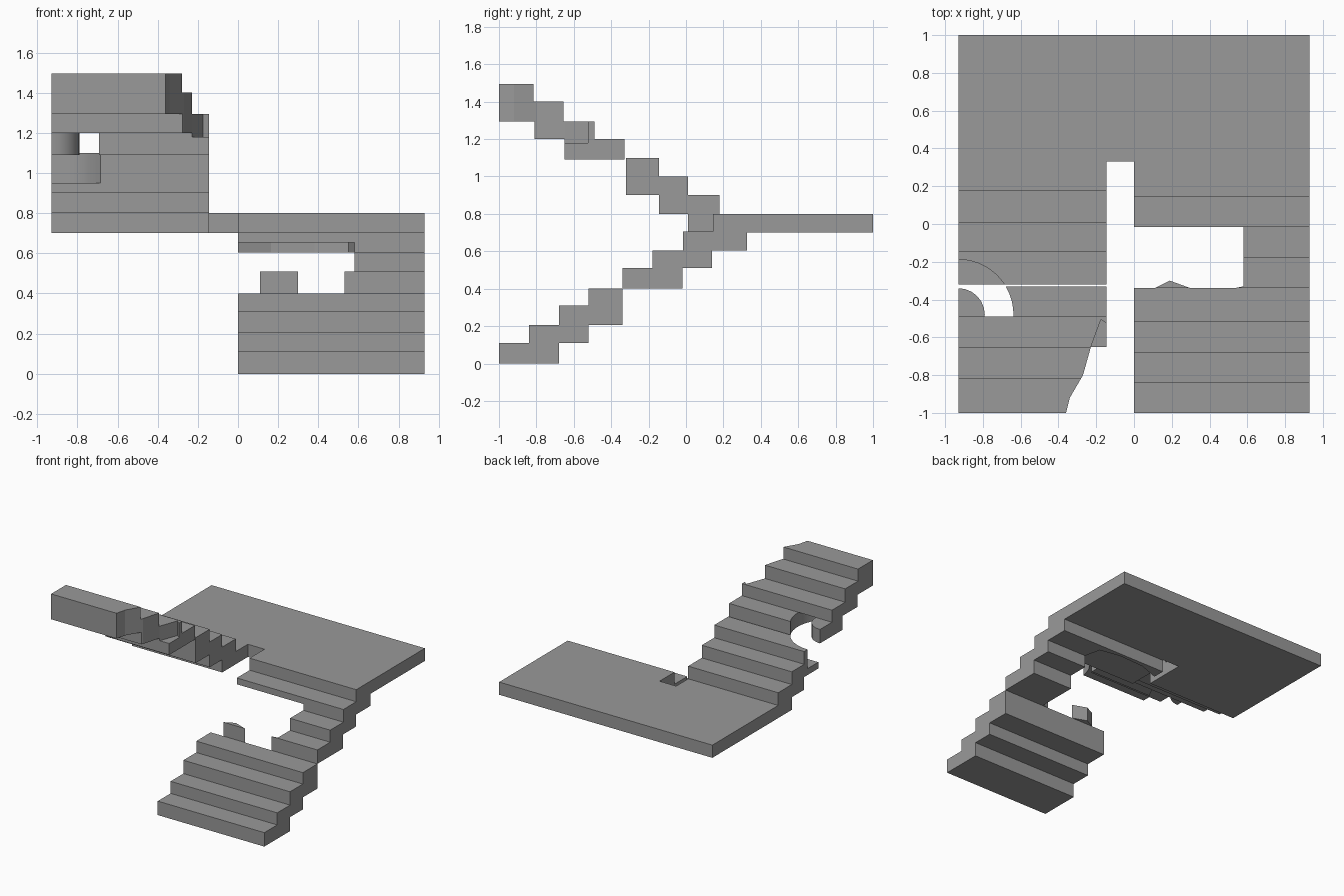
import bpy, bmesh, math

if "Cube" in bpy.data.objects:
    bpy.data.objects.remove(bpy.data.objects["Cube"])

# One plain concrete colour
GREY = (0.32, 0.32, 0.32, 1)
concrete = bpy.data.materials.new("grey concrete")
concrete.use_nodes = True
concrete.diffuse_color = GREY
concrete.node_tree.nodes["Principled BSDF"].inputs["Base Color"].default_value = GREY


def build(name, prisms):
    """Object made of upright prisms, each a footprint with a bottom and a top."""
    bm = bmesh.new()
    for footprint, low, high in prisms:
        base = bm.faces.new([bm.verts.new((x, y, low)) for x, y in footprint])
        top = bmesh.ops.extrude_face_region(bm, geom=[base])["geom"]
        moved = [v for v in top if isinstance(v, bmesh.types.BMVert)]
        bmesh.ops.translate(bm, verts=moved, vec=(0, 0, high - low))
    bmesh.ops.recalc_face_normals(bm, faces=bm.faces)
    mesh = bpy.data.meshes.new(name)
    bm.to_mesh(mesh)
    bm.free()
    mesh.materials.append(concrete)
    obj = bpy.data.objects.new(name, mesh)
    bpy.context.collection.objects.link(obj)
    return obj


def rect(x0, x1, y0, y1):
    return [(x0, y0), (x1, y0), (x1, y1), (x0, y1)]


def arc(radius, start, end, steps=8):
    """Arc around the centre of the round hole, on the outer side of the flight."""
    angles = [start + (end - start) * i / steps for i in range(steps + 1)]
    return [(OUT + radius * math.cos(a), HOLE_Y + radius * math.sin(a)) for a in angles]


SIDE = 0.93
OUT, INN = -SIDE, -0.145      # sides of the upper flight
HOLE_Y, HOLE_R, HUB_R = -0.48, 0.292, 0.14

# Landing between the flights
build("landing", [(rect(-SIDE, SIDE, 0.33, 1), 0.7, 0.8)])

# Lower flight: whole steps
lower = [(-1, -0.68, 0, 0.11), (-0.84, -0.52, 0.11, 0.205),
         (-0.68, -0.34, 0.205, 0.31), (-0.52, -0.34, 0.31, 0.4)]
for i, (y0, y1, z0, z1) in enumerate(lower):
    build(f"lower_step_{i + 1}", [(rect(0, SIDE, y0, y1), z0, z1)])

# Lower flight: steps broken away on the inner side, with a leftover tooth
stub = [(0.53, -0.34), (SIDE, -0.34), (SIDE, -0.02), (0.58, -0.02), (0.58, -0.33)]
tooth = [(0.11, -0.34), (0.3, -0.34), (0.19, -0.3)]
build("lower_step_5", [(stub, 0.4, 0.51), (tooth, 0.4, 0.51)])
build("lower_step_6", [(rect(0.58, SIDE, -0.18, 0.14), 0.51, 0.605)])
ragged = [(0.58, -0.015), (SIDE, -0.015), (SIDE, 0.325), (0, 0.325), (0, 0.23),
          (0.165, 0.29), (0.38, 0.3), (0.55, 0.27), (0.58, 0.14)]
build("lower_step_7", [(ragged, 0.605, 0.655),
                       (rect(0, SIDE, -0.015, 0.325), 0.655, 0.705)])
build("lower_step_8", [(rect(0, SIDE, 0.145, 0.33), 0.7, 0.8)])

# Upper flight: whole steps
build("upper_step_1", [(rect(OUT, INN, 0.01, 0.33), 0.7, 0.8)])
build("upper_step_2", [(rect(OUT, INN, -0.145, 0.18), 0.8, 0.9)])


# Upper flight: steps scooped by the round hole
def scooped(back, front=-0.32):
    bite = arc(HOLE_R, math.pi / 2, math.asin((front - HOLE_Y) / HOLE_R))
    return [(INN, back), (OUT, back)] + bite + [(INN, front)]


build("upper_step_3", [(rect(OUT, INN, -0.32, 0.01), 0.9, 0.95),
                       (scooped(0.01), 0.95, 1)])
build("upper_step_4", [(scooped(-0.145), 1, 1.1)])

y_front, y_back = -0.65, -0.33
ring = arc(HOLE_R, math.asin((y_back - HOLE_Y) / HOLE_R),
           math.asin((y_front - HOLE_Y) / HOLE_R))
holed = ring + [(INN, y_front), (INN, y_back)]
hub = arc(HUB_R, -math.pi / 2, math.pi / 2, 12)


# Upper flight: steps with the inner corner broken off along a ragged line
BREAK = [(-0.36, -1), (-0.34, -0.92), (-0.27, -0.8), (-0.228, -0.65),
         (-0.175, -0.505), (INN, -0.525)]


def break_x(y):
    for (xa, ya), (xb, yb) in zip(BREAK, BREAK[1:]):
        if ya <= y <= yb:
            return xa + (xb - xa) * (y - ya) / (yb - ya)
    return INN


def broken(y0, y1):
    inside = [p for p in BREAK if y0 < p[1] < y1]
    edge = [(break_x(y0), y0)] + inside
    edge.append((INN if y1 > BREAK[-2][1] else break_x(y1), y1))
    return [(OUT, y0)] + edge + [(OUT, y1)]


chipped = ring + [(break_x(y_front), y_front)] + BREAK[4:] + [(INN, y_back)]
build("upper_step_5", [(holed, 1.09, 1.18), (chipped, 1.18, 1.2), (hub, 1.09, 1.2)])
build("upper_step_6", [(broken(-0.81, -0.49), 1.2, 1.295)])
build("upper_step_7", [(broken(-1, -0.655), 1.295, 1.4)])
build("upper_step_8", [(broken(-1, -0.815), 1.4, 1.495)])

# Smooth the round hole, keep the step edges sharp
for obj in bpy.context.collection.objects:
    if obj.name in ("upper_step_3", "upper_step_4", "upper_step_5"):
        bpy.context.view_layer.objects.active = obj
        obj.select_set(True)
bpy.ops.object.shade_smooth_by_angle(angle=math.radians(30))
